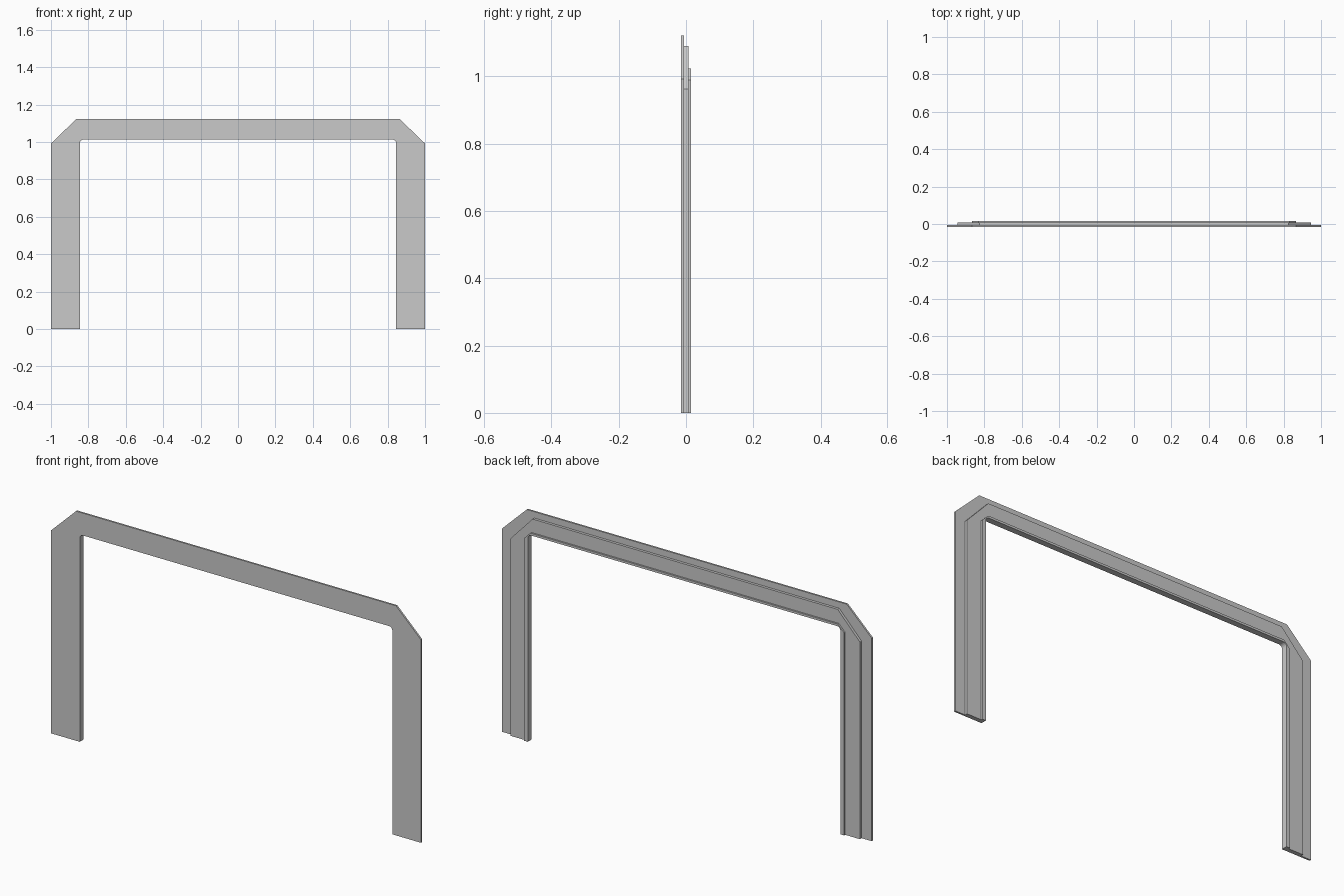
import bpy
import bmesh
from math import cos, sin, pi

cube = bpy.data.objects.get("Cube")
if cube:
    bpy.data.objects.remove(cube, do_unlink=True)

# One plain grey finish
grey = bpy.data.materials.new("plain_grey")
grey.use_nodes = True
colour = (0.59, 0.59, 0.59, 1.0)
grey.diffuse_color = colour
grey.node_tree.nodes["Principled BSDF"].inputs["Base Color"].default_value = colour

INNER_X, INNER_Z, RADIUS = 0.845, 1.013, 0.018


def opening_corner(steps=4):
    """Rounded upper corner of the opening, from the beam down to the leg."""
    cx, cz = INNER_X - RADIUS, INNER_Z - RADIUS
    angles = [pi / 2 * (1 - i / steps) for i in range(steps + 1)]
    return [(cx + RADIUS * cos(a), cz + RADIUS * sin(a)) for a in angles]


def arch_layer(name, outer, top, chamfer_x, chamfer_z, front, back, seam=False):
    """Half of a flat arch plate with a chamfered shoulder, mirrored over x."""
    profile = [(0, INNER_Z)] + opening_corner() + [
        (INNER_X, 0), (outer, 0), (outer, top - chamfer_z),
        (outer - chamfer_x, top), (0, top)]
    bm = bmesh.new()
    face = bm.faces.new([bm.verts.new((x, front, z)) for x, z in profile])
    grown = bmesh.ops.extrude_face_region(bm, geom=[face])
    moved = [g for g in grown["geom"] if isinstance(g, bmesh.types.BMVert)]
    bmesh.ops.translate(bm, verts=moved, vec=(0, back - front, 0))
    bmesh.ops.recalc_face_normals(bm, faces=bm.faces)
    if not seam:
        caps = [f for f in bm.faces if all(abs(v.co.x) < 1e-5 for v in f.verts)]
        bmesh.ops.delete(bm, geom=caps, context="FACES_ONLY")
    mesh = bpy.data.meshes.new(name)
    bm.to_mesh(mesh)
    bm.free()
    mesh.materials.append(grey)
    obj = bpy.data.objects.new(name, mesh)
    bpy.context.collection.objects.link(obj)
    mirror = obj.modifiers.new("Mirror", "MIRROR")
    mirror.use_mirror_merge = not seam
    return obj


# Wide front plate, narrower middle plate in two halves, slim lip at the back
arch_layer("front_plate", 1.0, 1.122, 0.135, 0.13, -0.015, -0.006)
arch_layer("middle_plate", 0.945, 1.091, 0.12, 0.128, -0.006, 0.007, seam=True)
arch_layer("back_lip", 0.865, 1.024, 0.034, 0.034, 0.007, 0.015)
